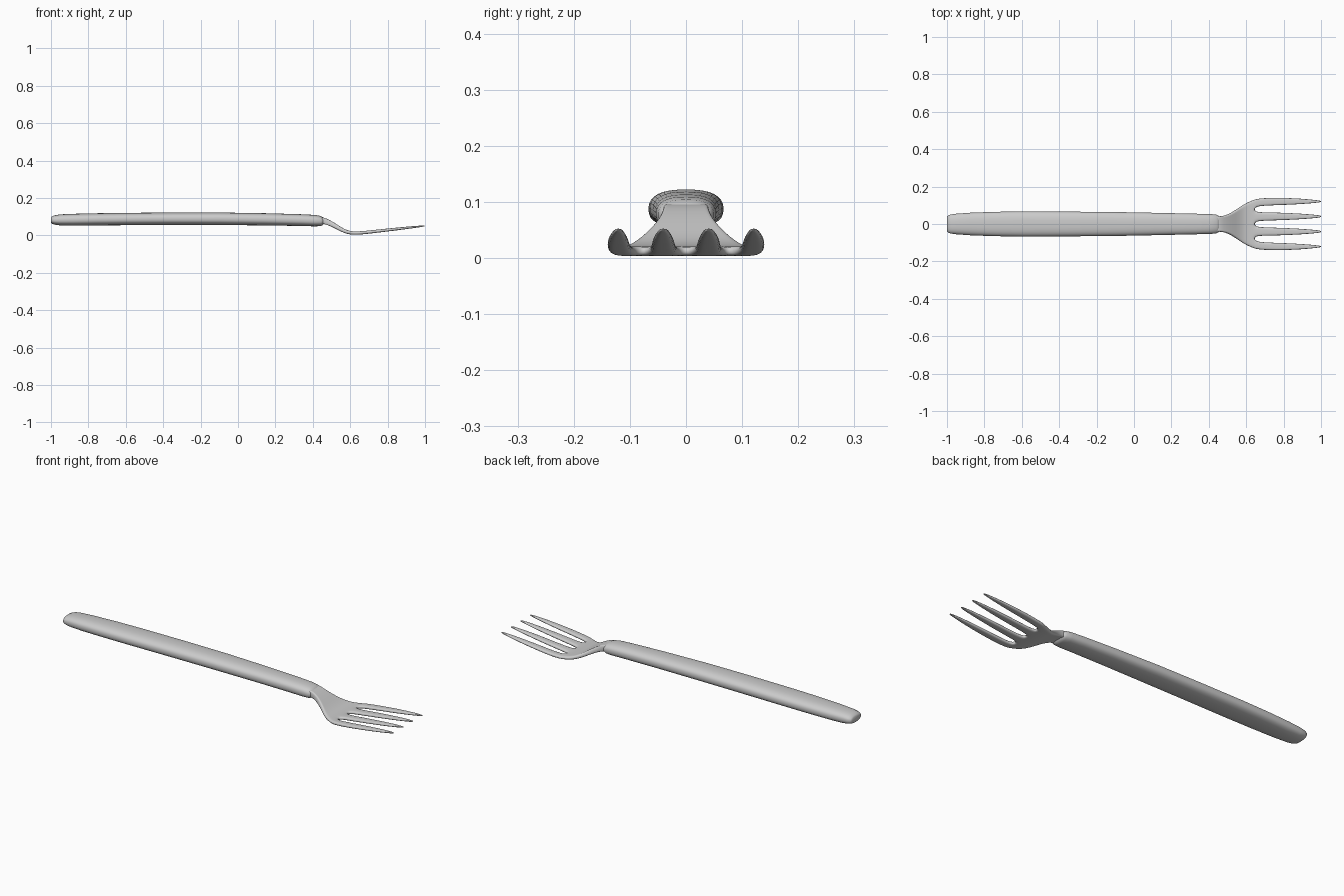
import bpy, bmesh, math

if "Cube" in bpy.data.objects:
    bpy.data.objects.remove(bpy.data.objects["Cube"])


def finish(name, bm):
    bmesh.ops.recalc_face_normals(bm, faces=bm.faces)
    for f in bm.faces:
        f.smooth = True
    me = bpy.data.meshes.new(name)
    bm.to_mesh(me)
    bm.free()
    ob = bpy.data.objects.new(name, me)
    bpy.context.collection.objects.link(ob)
    return ob


def spow(v, p):
    return math.copysign(abs(v) ** p, v)


# Handle: lofted rounded sections (x, half width, bottom z, top z)
sections = [(-1.0, .036, .069, .094), (-.995, .045, .062, .101), (-.98, .051, .057, .107),
            (-.95, .055, .053, .112), (-.88, .060, .052, .115), (-.75, .065, .053, .118),
            (-.6, .067, .054, .120), (-.35, .066, .055, .122), (-.1, .064, .055, .122),
            (.15, .059, .053, .118), (.33, .055, .050, .113), (.41, .053, .048, .109),
            (.44, .050, .049, .104), (.452, .045, .053, .098), (.46, .036, .062, .090)]
bm = bmesh.new()
N = 32
rings = []
for x, w, z0, z1 in sections:
    ring = []
    for i in range(N):
        a = 2 * math.pi * i / N
        ring.append(bm.verts.new((x, w * spow(math.cos(a), .8),
                                  (z0 + z1) / 2 + (z1 - z0) / 2 * spow(math.sin(a), .8))))
    rings.append(ring)
for r, s in zip(rings, rings[1:]):
    for i in range(N):
        bm.faces.new((r[i], r[(i + 1) % N], s[(i + 1) % N], s[i]))
bm.faces.new(rings[0])
bm.faces.new(rings[-1])
handle = finish("handle", bm)

# Head: (x, outer edge y, gap centre y, gap half width, middle gap half width, z, thickness)
stations = [(.43, .042, .022, 0, 0, .082, .036), (.46, .041, .022, 0, 0, .078, .034),
            (.49, .046, .025, 0, 0, .066, .028), (.52, .060, .034, 0, 0, .050, .024),
            (.55, .080, .046, 0, 0, .032, .021), (.58, .101, .058, 0, 0, .018, .019),
            (.61, .118, .069, 0, 0, .012, .018), (.643, .131, .077, 0, 0, .012, .017),
            (.653, .134, .079, .013, .013, .013, .017), (.69, .139, .080, .017, .017, .016, .017),
            (.76, .141, .081, .019, .019, .024, .016), (.84, .139, .081, .022, .022, .033, .015),
            (.92, .134, .081, .027, .027, .042, .012), (.975, .128, .081, .032, .032, .048, .008),
            (1.0, .124, .081, .036, .036, .050, .005)]
MAXT = .036
bm = bmesh.new()
deform = bm.verts.layers.deform.verify()
for side in (1, -1):
    for tine in ("outer", "inner"):
        previous = None
        for x, edge, gap, g, m, z, t in stations:
            a, b = (gap + g, edge) if tine == "outer" else (m, gap - g)
            row = []
            for k in range(3):
                v = bm.verts.new((x, side * (a + (b - a) * k / 2), z))
                v[deform][0] = t / MAXT
                row.append(v)
            if previous:
                for k in range(2):
                    q = (previous[k], row[k], row[k + 1], previous[k + 1])
                    bm.faces.new(q if side == 1 else q[::-1])
            previous = row
bmesh.ops.remove_doubles(bm, verts=bm.verts, dist=.0005)
head = finish("tined_head", bm)
head.vertex_groups.new(name="thickness")
solid = head.modifiers.new("thickness", "SOLIDIFY")
solid.thickness = MAXT
solid.offset = 0
solid.vertex_group = "thickness"
sub = head.modifiers.new("smooth", "SUBSURF")
sub.levels = sub.render_levels = 2
